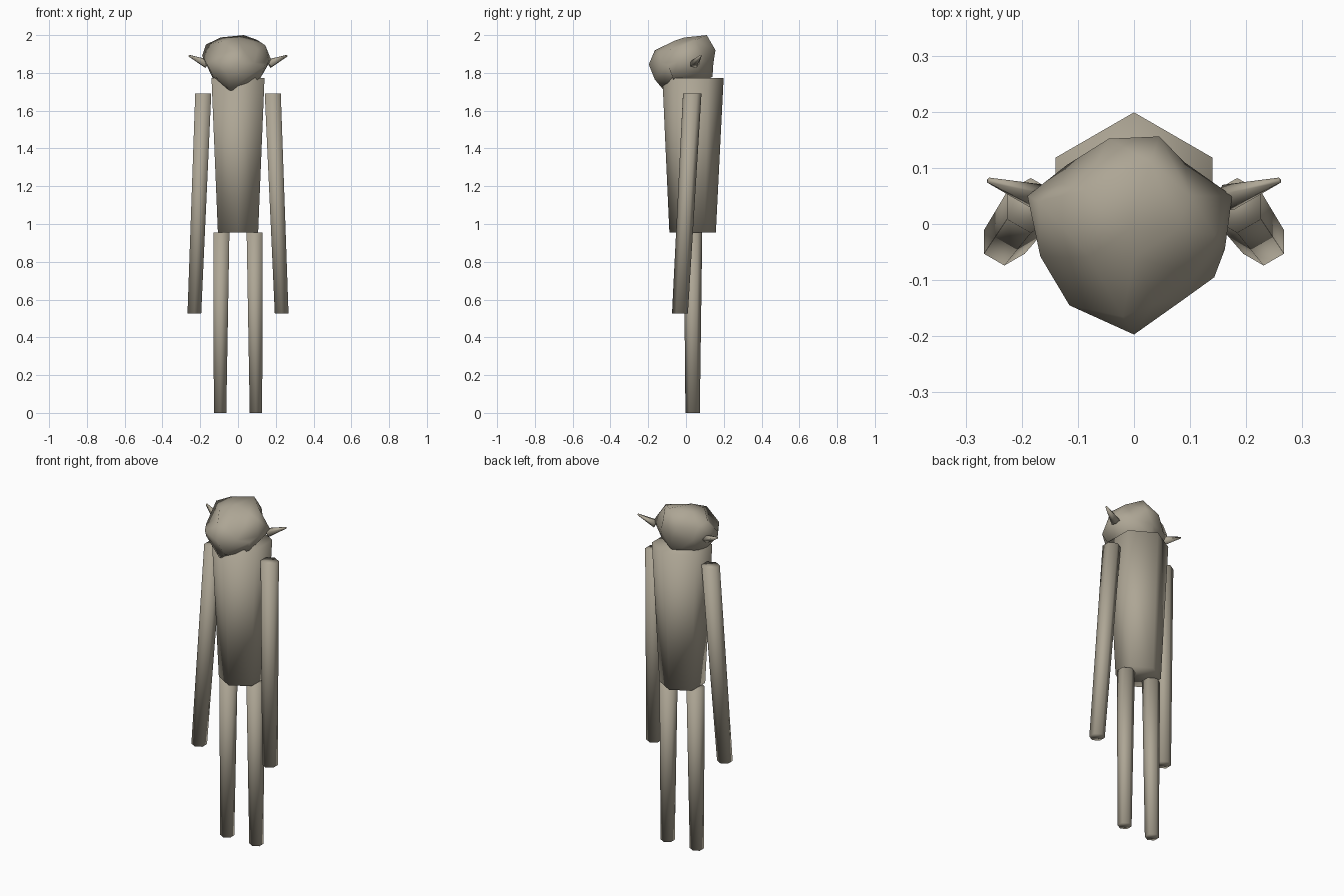
import bpy, bmesh, math
from mathutils import Vector

if "Cube" in bpy.data.objects:
    bpy.data.objects.remove(bpy.data.objects["Cube"])

skin = bpy.data.materials.new("taupe skin")
skin.diffuse_color = (0.42, 0.38, 0.30, 1)
skin.use_nodes = True
skin.node_tree.nodes["Principled BSDF"].inputs["Base Color"].default_value = skin.diffuse_color


def finish(bm, name):
    bmesh.ops.recalc_face_normals(bm, faces=bm.faces[:])
    for f in bm.faces:
        f.smooth = True
    me = bpy.data.meshes.new(name)
    bm.to_mesh(me)
    bm.free()
    me.materials.append(skin)
    ob = bpy.data.objects.new(name, me)
    bpy.context.collection.objects.link(ob)
    return ob


def limb(name, p0, r0, p1, r1, sides=6, u=(0, 1, 0), v=(1, 0, 0)):
    """Tapered prism between two rings that lie in the plane u, v."""
    bm = bmesh.new()
    u, v = Vector(u), Vector(v)
    rings = []
    for p, r in ((p0, r0), (p1, r1)):
        angles = [2 * math.pi * i / sides for i in range(sides)]
        rings.append([bm.verts.new(Vector(p) + r * (u * math.cos(a) + v * math.sin(a)))
                      for a in angles])
    for i in range(sides):
        j = (i + 1) % sides
        bm.faces.new((rings[0][i], rings[0][j], rings[1][j], rings[1][i]))
    for ring in rings:
        bm.faces.new(ring)
    return finish(bm, name)


# Torso
limb("torso", (0, 0.035, 0.955), 0.123, (0, 0.037, 1.772), 0.162)

# Arms, legs and ears on both sides
for s, side in ((-1, "left"), (1, "right")):
    limb(side + "_arm", (s * 0.231, -0.032, 0.527), 0.042, (s * 0.184, 0.033, 1.692), 0.049)
    limb(side + "_leg", (s * 0.095, 0.035, 0), 0.038, (s * 0.088, 0.037, 0.955), 0.049)
    limb(side + "_ear", (s * 0.165, 0.045, 1.848), 0.026, (s * 0.26, 0.078, 1.891), 0.005,
         5, (-s * 0.3, 0.95, 0), (-s * 0.4, 0, 0.9))

# Head: a coarse ball pulled out to its lumps and pushed in at its dents
centre = Vector((-0.01, -0.01, 1.852))
radii = Vector((0.165, 0.155, 0.135))
lumps = [
    (0.03, 0.11, 2.0), (-0.09, 0.06, 1.988), (0.10, 0.05, 1.975), (0.0, -0.06, 1.97),
    (-0.17, 0.04, 1.95), (-0.19, 0.05, 1.89), (0.145, -0.02, 1.945), (0.175, 0.05, 1.87),
    (0.162, -0.045, 1.86), (0.143, -0.095, 1.84), (0.0, -0.197, 1.845), (-0.02, -0.165, 1.92),
    (-0.115, -0.145, 1.86), (-0.14, -0.095, 1.80), (-0.115, -0.06, 1.89),
    (-0.04, -0.115, 1.705), (0.03, -0.165, 1.765), (0.12, -0.07, 1.775),
    (-0.045, 0.152, 1.92), (0.045, 0.156, 1.92), (0.09, 0.11, 1.86),
    (-0.12, 0.105, 1.85), (0.0, 0.14, 1.78), (-0.13, 0.0, 1.765),
]
bm = bmesh.new()
bmesh.ops.create_icosphere(bm, subdivisions=2, radius=1)
free = set(bm.verts)
home = {w: w.co.copy() for w in bm.verts}
for w in bm.verts:
    w.co = centre + w.co * radii
for p in map(Vector, lumps):
    d = p - centre
    d = Vector((d.x / radii.x, d.y / radii.y, d.z / radii.z)).normalized()
    best = max(free, key=lambda w: (home[w].dot(d), w.index))
    if home[best].dot(d) > 0.85:
        best.co = p
        free.discard(best)
finish(bm, "head")
